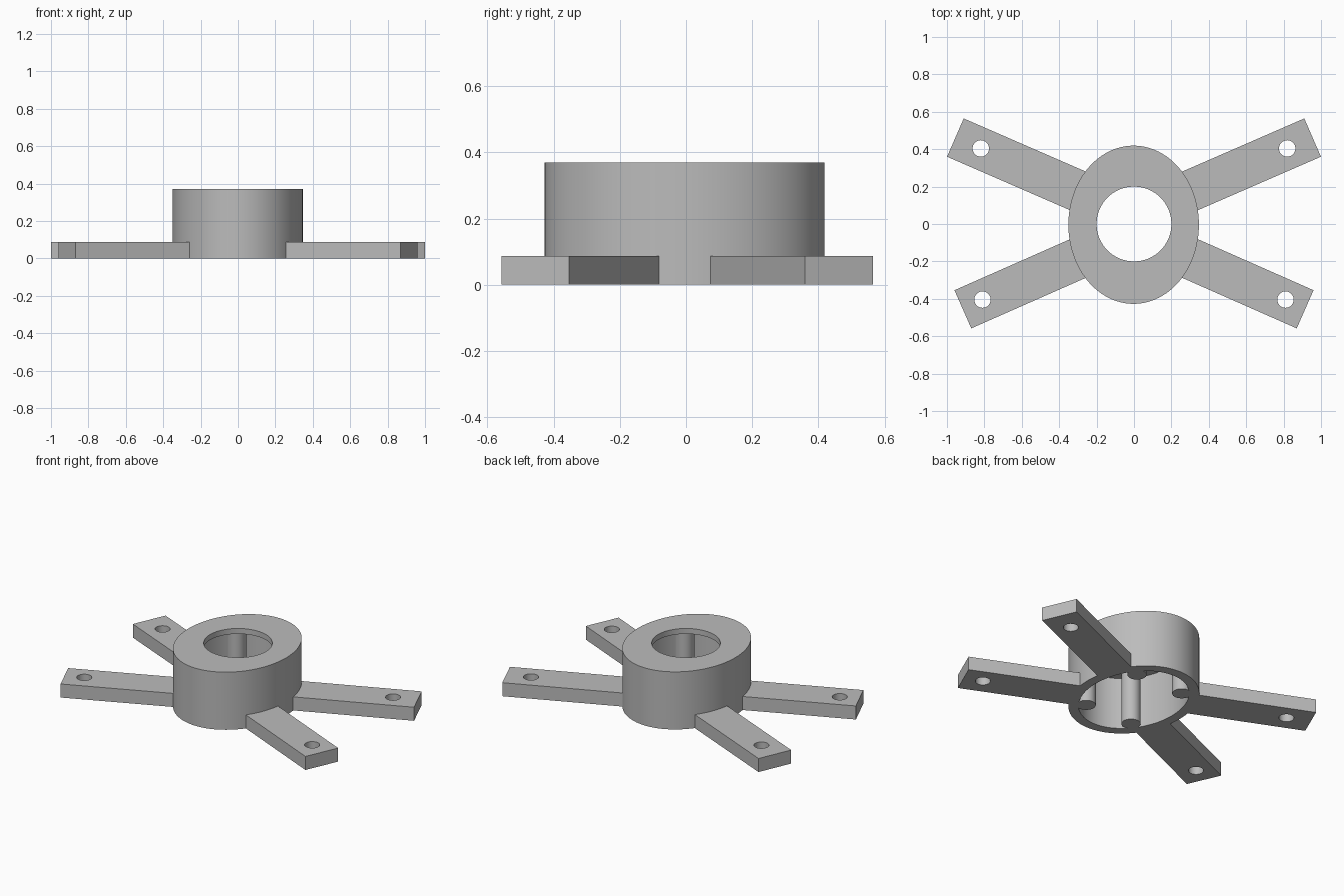
import bpy, bmesh
from math import sin, cos, pi, radians
from mathutils import Matrix

if "Cube" in bpy.data.objects:
    bpy.data.objects.remove(bpy.data.objects["Cube"])

SEGMENTS = 96
CENTRE = (-0.002, -0.004)
OUTER, INNER = (0.349, 0.423), (0.29, 0.363)
HEIGHT, LID, ARM_HEIGHT = 0.37, 0.035, 0.087

grey = bpy.data.materials.new("grey plastic")
grey.use_nodes = True
colour = (0.5, 0.5, 0.5, 1)
grey.diffuse_color = colour
grey.node_tree.nodes["Principled BSDF"].inputs["Base Color"].default_value = colour


def add_object(name, bm):
    bmesh.ops.recalc_face_normals(bm, faces=bm.faces)
    mesh = bpy.data.meshes.new(name)
    bm.to_mesh(mesh)
    bm.free()
    mesh.materials.append(grey)
    obj = bpy.data.objects.new(name, mesh)
    bpy.context.collection.objects.link(obj)
    return obj


def activate(obj):
    bpy.ops.object.select_all(action="DESELECT")
    obj.select_set(True)
    bpy.context.view_layer.objects.active = obj


def smooth(obj):
    activate(obj)
    bpy.ops.object.shade_smooth_by_angle(angle=radians(30))


def cylinder(name, x, y, radii, bottom, top, segments=32):
    bm = bmesh.new()
    place = (Matrix.Translation((x, y, (bottom + top) / 2))
             @ Matrix.Diagonal((*radii, top - bottom, 1)))
    bmesh.ops.create_cone(bm, cap_ends=True, segments=segments, radius1=1,
                          radius2=1, depth=1, matrix=place)
    return add_object(name, bm)


def cut(obj, cutter):
    cutter.hide_render = True
    mod = obj.modifiers.new("cut", "BOOLEAN")
    mod.operation, mod.solver, mod.object = "DIFFERENCE", "EXACT", cutter
    activate(obj)
    bpy.ops.object.modifier_apply(modifier=mod.name)
    bpy.data.objects.remove(cutter)


# Oval hub: a closed shell, open below, with a round hole in its lid
bm = bmesh.new()
hole = (0.2, 0.2)
profile = [(OUTER, 0), (OUTER, HEIGHT), (hole, HEIGHT),
           (hole, HEIGHT - LID), (INNER, HEIGHT - LID), (INNER, 0)]
rings = []
for (rx, ry), z in profile:
    cx, cy = (0, 0) if rx == ry else CENTRE
    rings.append([bm.verts.new((cx + rx * cos(2 * pi * i / SEGMENTS),
                                cy + ry * sin(2 * pi * i / SEGMENTS), z))
                  for i in range(SEGMENTS)])
for a, b in zip(rings, rings[1:] + rings[:1]):
    for i in range(SEGMENTS):
        j = (i + 1) % SEGMENTS
        bm.faces.new((a[i], a[j], b[j], b[i]))
smooth(add_object("hub", bm))

# Four arms with bolt holes, trimmed to the hub, and four posts inside it
ARM_LENGTH, ARM_WIDTH = 0.75, 0.223
for side, sx in (("left", 1), ("right", -1)):
    for end, sy, tip, bolt, angle in (
            ("back", 1, (0.955, 0.462), (0.819, 0.404), 23.5),
            ("front", -1, (0.915, 0.456), (0.81, 0.404), 23.8)):
        bm = bmesh.new()
        bmesh.ops.create_cube(bm, size=1, matrix=(
            Matrix.Translation((sx * tip[0], sy * tip[1], 0))
            @ Matrix.Rotation(sx * sy * radians(angle), 4, "Z")
            @ Matrix.Translation((-sx * ARM_LENGTH / 2, 0, ARM_HEIGHT / 2))
            @ Matrix.Diagonal((ARM_LENGTH, ARM_WIDTH, ARM_HEIGHT, 1))))
        arm = add_object(f"{end}_{side}_arm", bm)
        cut(arm, cylinder("bolt_cutter", sx * bolt[0], sy * bolt[1],
                          (0.044, 0.044), -0.1, 0.2))
        cut(arm, cylinder("hub_cutter", *CENTRE, OUTER, -0.1, 0.2, SEGMENTS))
        smooth(arm)
        smooth(cylinder(f"{end}_{side}_post", sx * 0.17, sy * 0.23,
                        (0.056, 0.056), 0, HEIGHT - LID / 2))
